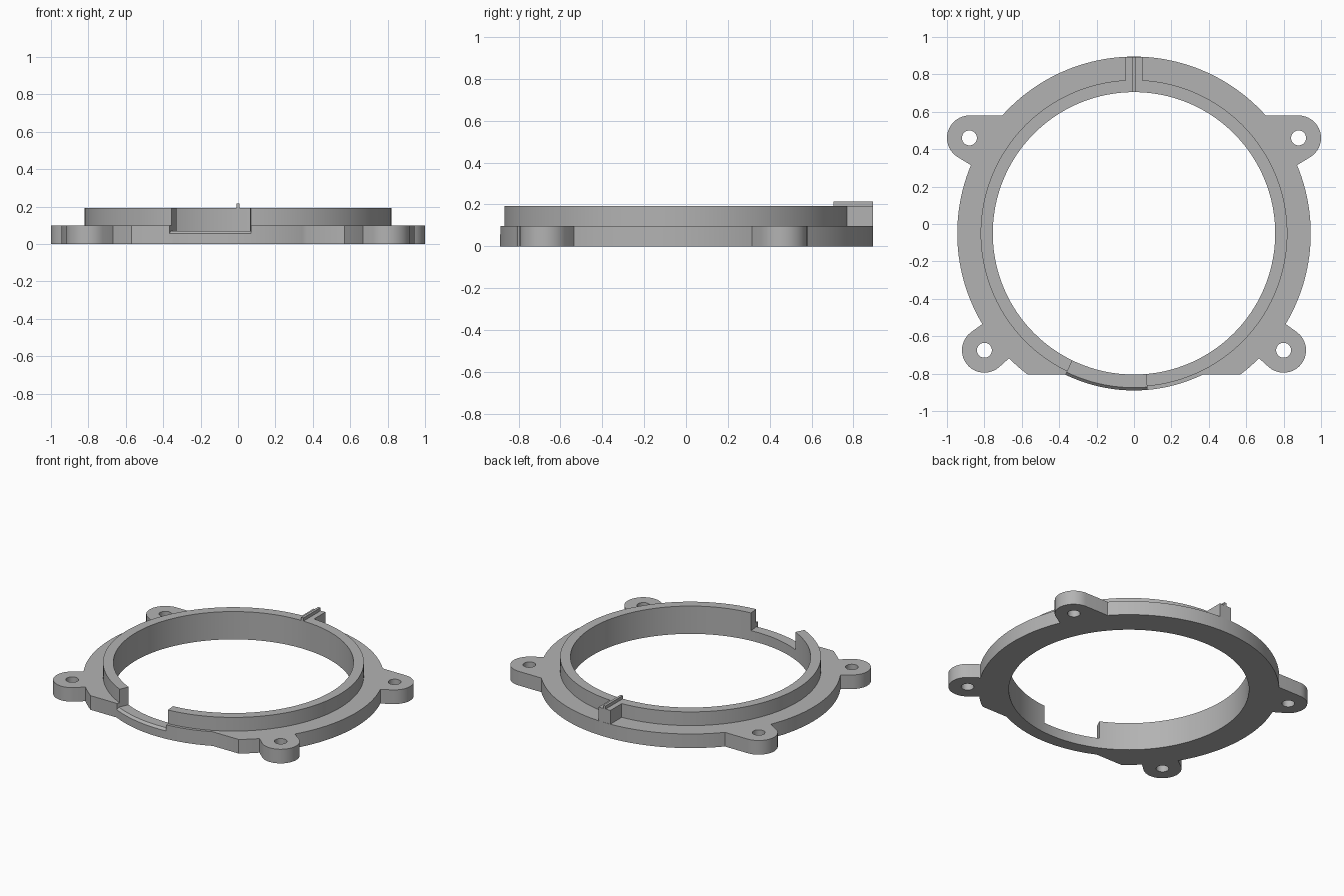
import bpy, bmesh, math
from math import sin, cos, atan2, pi

if "Cube" in bpy.data.objects:
    bpy.data.objects.remove(bpy.data.objects["Cube"])

CY = -0.05                       # centre of the ring in y
BORE, COLLAR, LIP, FLANGE = 0.755, 0.82, 0.84, 0.945
BASE_Z, COLLAR_Z, RIDGE_Z = 0.098, 0.193, 0.215

grey = bpy.data.materials.new("matte grey")
grey.diffuse_color = (0.45, 0.45, 0.45, 1)
grey.use_nodes = True
grey.node_tree.nodes["Principled BSDF"].inputs["Base Color"].default_value = grey.diffuse_color


def finish(name, bm):
    bmesh.ops.recalc_face_normals(bm, faces=bm.faces)
    me = bpy.data.meshes.new(name)
    bm.to_mesh(me)
    bm.free()
    ob = bpy.data.objects.new(name, me)
    bpy.context.collection.objects.link(ob)
    me.materials.append(grey)
    return ob


def prism(name, pts, z0, z1):
    """Closed outline extruded upward."""
    bm = bmesh.new()
    face = bm.faces.new([bm.verts.new((x, y, z0)) for x, y in pts])
    ext = bmesh.ops.extrude_face_region(bm, geom=[face])["geom"]
    bmesh.ops.translate(bm, vec=(0, 0, z1 - z0),
                        verts=[v for v in ext if isinstance(v, bmesh.types.BMVert)])
    return finish(name, bm)


def arc(cx, cy, r, a0, a1, n):
    return [(cx + r * cos(a0 + (a1 - a0) * i / n),
             cy + r * sin(a0 + (a1 - a0) * i / n)) for i in range(n + 1)]


def disc(name, cx, cy, r, z0, z1, n):
    return prism(name, arc(cx, cy, r, 0, 2 * pi, n)[:-1], z0, z1)


def rect(name, x, y0, y1, z0, z1):
    return prism(name, [(-x, y0), (x, y0), (x, y1), (-x, y1)], z0, z1)


def sweep(name, profile, a0, a1, n):
    """Radial (r, z) profile swept round the ring centre."""
    bm = bmesh.new()
    rows = []
    for i in range(n + 1):
        a = a0 + (a1 - a0) * i / n
        rows.append([bm.verts.new((r * cos(a), CY + r * sin(a), z)) for r, z in profile])
    k = len(profile)
    for p, q in zip(rows, rows[1:]):
        for j in range(k):
            bm.faces.new((p[j], p[(j + 1) % k], q[(j + 1) % k], q[j]))
    bm.faces.new(rows[0])
    bm.faces.new(rows[-1])
    return finish(name, bm)


def combine(target, other, op):
    mod = target.modifiers.new(op.lower(), 'BOOLEAN')
    mod.operation, mod.solver, mod.object = op, 'EXACT', other
    dg = bpy.context.evaluated_depsgraph_get()
    target.data = bpy.data.meshes.new_from_object(target.evaluated_get(dg))
    target.modifiers.clear()
    bpy.data.objects.remove(other)


def ring_angle(x, y):
    return atan2(y - CY, x)


# Flange outline, right half from the front centre round to the back
FLAT_Y = -0.805
flat_x = math.sqrt(LIP ** 2 - (FLAT_Y - CY) ** 2)
half = arc(0, CY, LIP, -pi / 2, ring_angle(flat_x, FLAT_Y), 14)
half += arc(0, CY, FLANGE, ring_angle(0.569, FLAT_Y), ring_angle(0.67, -0.72), 4)
half += arc(0.80, -0.675, 0.12, math.radians(-130), math.radians(53), 20)      # front ear
half += arc(0, CY, FLANGE, ring_angle(0.811, -0.535), ring_angle(0.872, 0.315), 30)
half += arc(0.88, 0.46, 0.12, math.radians(-58), math.radians(90), 18)         # back ear
half += arc(0, CY, FLANGE, ring_angle(0.704, 0.58), pi / 2, 28)
outline = half + [(-x, y) for x, y in half[-2:0:-1]]
ring = prism("mounting_ring", outline, 0, BASE_Z)

# Raised collar, with the locating block and its ridge at the back
combine(ring, disc("collar", 0, CY, COLLAR, 0.03, COLLAR_Z, 160), 'UNION')
combine(ring, rect("locating_block", 0.045, 0.6, 0.8935, 0.04, COLLAR_Z), 'UNION')
combine(ring, rect("locating_ridge", 0.009, 0.6, 0.8932, 0.05, RIDGE_Z), 'UNION')

# Main bore and the four screw holes
combine(ring, disc("bore_cutter", 0, CY, BORE, -0.1, 0.4, 160), 'DIFFERENCE')
for s in (-1, 1):
    for x, y in ((0.80, -0.675), (0.88, 0.46)):
        combine(ring, disc("hole_cutter", s * x, y, 0.04, -0.1, 0.3, 32), 'DIFFERENCE')

# Front notch with a bevelled outer lip
notch = [(0.70, 0.07), (0.825, 0.07), (0.855, 0.04), (0.90, 0.04), (0.90, 0.3), (0.70, 0.3)]
combine(ring, sweep("notch_cutter", notch, math.radians(-90 - 25.8),
                    math.radians(-90 + 4.8), 24), 'DIFFERENCE')

# Smooth round walls, sharp edges elsewhere
bpy.ops.object.select_all(action='DESELECT')
ring.select_set(True)
bpy.context.view_layer.objects.active = ring
bpy.ops.object.shade_smooth_by_angle(angle=math.radians(25))
